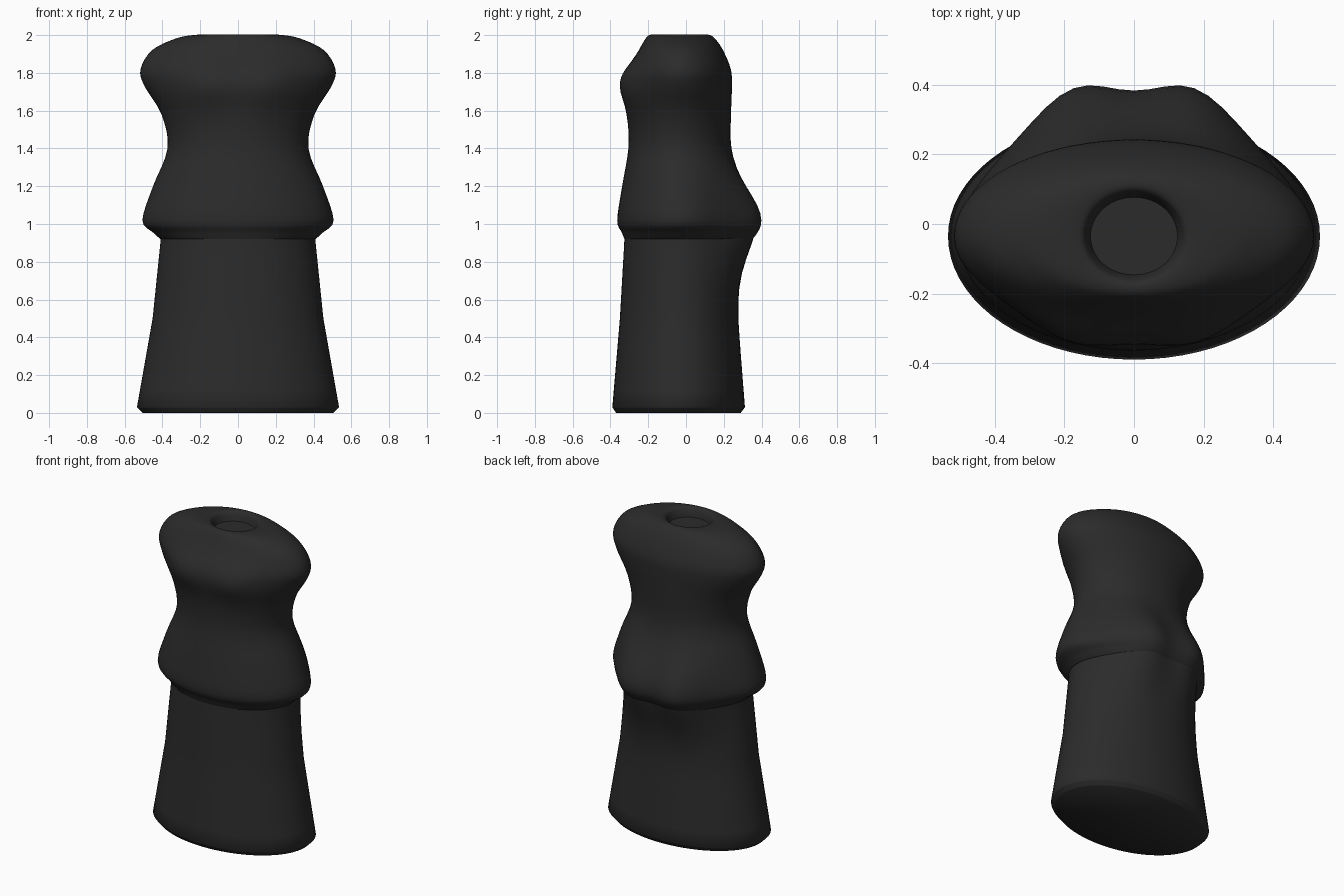
import bpy, bmesh, math

if "Cube" in bpy.data.objects:
    bpy.data.objects.remove(bpy.data.objects["Cube"])

SEGS = 72
CY = -0.035   # depth of the widest line of each cross-section

cloth = bpy.data.materials.new("dark_cloth")
cloth.diffuse_color = (0.024, 0.024, 0.024, 1)
cloth.use_nodes = True
cloth.node_tree.nodes["Principled BSDF"].inputs["Base Color"].default_value = cloth.diffuse_color


def bell(v, centre, width):
    return math.exp(-((v - centre) / width) ** 2 / 2)


def ring(bm, z, w, front, back):
    """Oval with two soft swellings at the seat (back) and bust (front)."""
    seat = 0.136 * bell(z, 1.02, 0.185 if z < 1.02 else 0.16)
    bust = 0.068 * bell(z, 1.74, 0.085)
    verts = []
    for i in range(SEGS):
        a = 2 * math.pi * i / SEGS
        x, s = w * math.cos(a), math.sin(a)
        y = CY + s * (back - CY if s > 0 else CY - front)
        twin = bell(x, 0.165, 0.125) + bell(x, -0.165, 0.125)
        y += twin * min(1, abs(s) * 1.5) * (seat if s > 0 else -bust)
        verts.append(bm.verts.new((x, y, z)))
    return verts


def refine(rows, steps, smooth):
    """Fill in rows between the key rows, straight or along a smooth curve."""
    out = []
    for n in range(len(rows) - 1):
        p, q = rows[n], rows[n + 1]
        before, after = rows[max(n - 1, 0)], rows[min(n + 2, len(rows) - 1)]
        for k in range(steps):
            t = k / steps
            row = []
            for o, a, b, c in zip(before, p, q, after):
                v = a + (b - a) * t
                if smooth:
                    m0, m1 = (b - o) / 2, (c - a) / 2
                    v = (a + m0 * t + (3 * (b - a) - 2 * m0 - m1) * t * t
                         + (2 * (a - b) + m0 + m1) * t ** 3)
                row.append(v)
            out.append(row)
    return out + [rows[-1]]


def loft(name, rows, steps, smooth):
    bm = bmesh.new()
    rings = [ring(bm, *r) for r in refine(rows, steps, smooth)]
    for lo, hi in zip(rings, rings[1:]):
        for i in range(SEGS):
            j = (i + 1) % SEGS
            bm.faces.new((lo[i], lo[j], hi[j], hi[i]))
    bm.faces.new(rings[0][::-1])
    bm.faces.new(rings[-1])
    me = bpy.data.meshes.new(name)
    bm.to_mesh(me)
    bm.free()
    ob = bpy.data.objects.new(name, me)
    bpy.context.collection.objects.link(ob)
    me.materials.append(cloth)
    bpy.ops.object.select_all(action='DESELECT')
    bpy.context.view_layer.objects.active = ob
    ob.select_set(True)
    bpy.ops.object.shade_smooth_by_angle(angle=math.radians(60))


# Key rows: z, half width, front y, back y
# Flared skirt with a softened hem
loft("skirt", [
    (0.00, 0.505, -0.37, 0.29),
    (0.03, 0.535, -0.39, 0.312),
    (0.50, 0.452, -0.35, 0.275),
    (0.90, 0.411, -0.327, 0.25),
    (0.98, 0.408, -0.325, 0.245),
], 5, False)

# Fitted jacket: flared hem, waist, shoulders
# and a shallow neck recess
loft("jacket", [
    (0.92, 0.41, -0.326, 0.245),
    (0.955, 0.45, -0.34, 0.26),
    (1.02, 0.506, -0.364, 0.27),
    (1.20, 0.45, -0.338, 0.255),
    (1.40, 0.373, -0.305, 0.234),
    (1.58, 0.405, -0.305, 0.238),
    (1.73, 0.495, -0.29, 0.243),
    (1.82, 0.516, -0.282, 0.237),
    (1.92, 0.455, -0.244, 0.196),
    (1.98, 0.335, -0.214, 0.155),
    (2.00, 0.24, -0.194, 0.127),
    (2.00, 0.16, -0.17, 0.103),
    (1.98, 0.138, -0.155, 0.088),
    (1.945, 0.125, -0.143, 0.077),
], 4, True)
